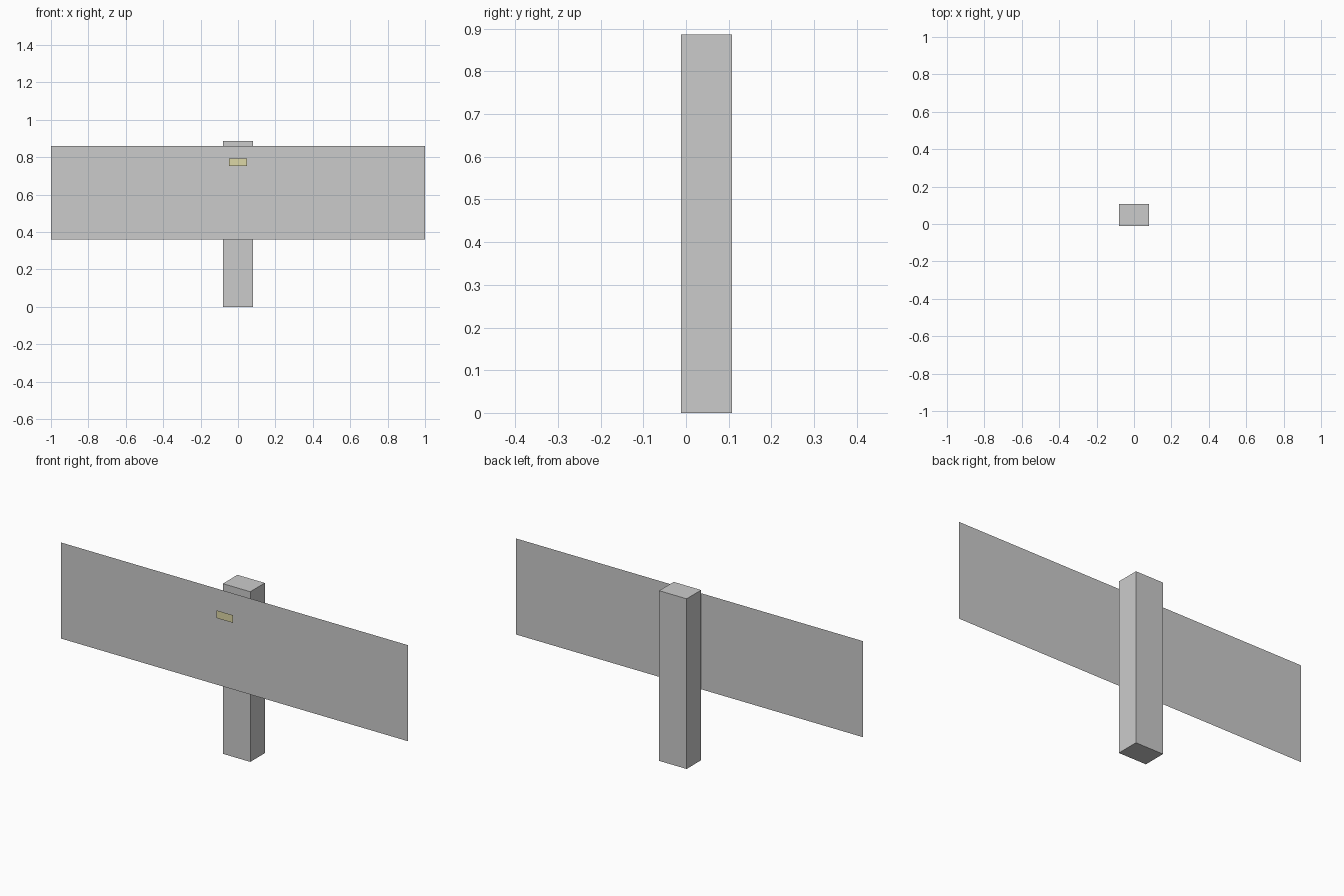
import bpy, bmesh

if "Cube" in bpy.data.objects:
    bpy.data.objects.remove(bpy.data.objects["Cube"])


def make_object(name, bm):
    mesh = bpy.data.meshes.new(name)
    bm.to_mesh(mesh)
    bm.free()
    obj = bpy.data.objects.new(name, mesh)
    bpy.context.collection.objects.link(obj)
    return obj


def box(name, half_x, y0, y1, z0, z1):
    bm = bmesh.new()
    bmesh.ops.create_cube(bm, size=1)
    for v in bm.verts:
        v.co = (v.co.x * 2 * half_x,
                y0 + (v.co.y + 0.5) * (y1 - y0),
                z0 + (v.co.z + 0.5) * (z1 - z0))
    return make_object(name, bm)


def front_panel(name, half_x, y, z0, z1):
    # single-sided sheet facing -y
    bm = bmesh.new()
    corners = [(-half_x, z0), (half_x, z0), (half_x, z1), (-half_x, z1)]
    bm.faces.new([bm.verts.new((x, y, z)) for x, z in corners])
    return make_object(name, bm)


# Support post
box("post", 0.079, -0.0117, 0.108, 0.0, 0.886)

# Flat rail sheet just in front of the post
front_panel("rail", 1.0, -0.028, 0.36, 0.86)

# Small yellowish reflector standing off the rail
reflector = front_panel("reflector", 0.047, -0.108, 0.752, 0.792)
mat = bpy.data.materials.new("reflector_yellow")
mat.diffuse_color = (0.72, 0.68, 0.38, 1.0)
mat.use_nodes = True
mat.node_tree.nodes["Principled BSDF"].inputs["Base Color"].default_value = mat.diffuse_color
reflector.data.materials.append(mat)
